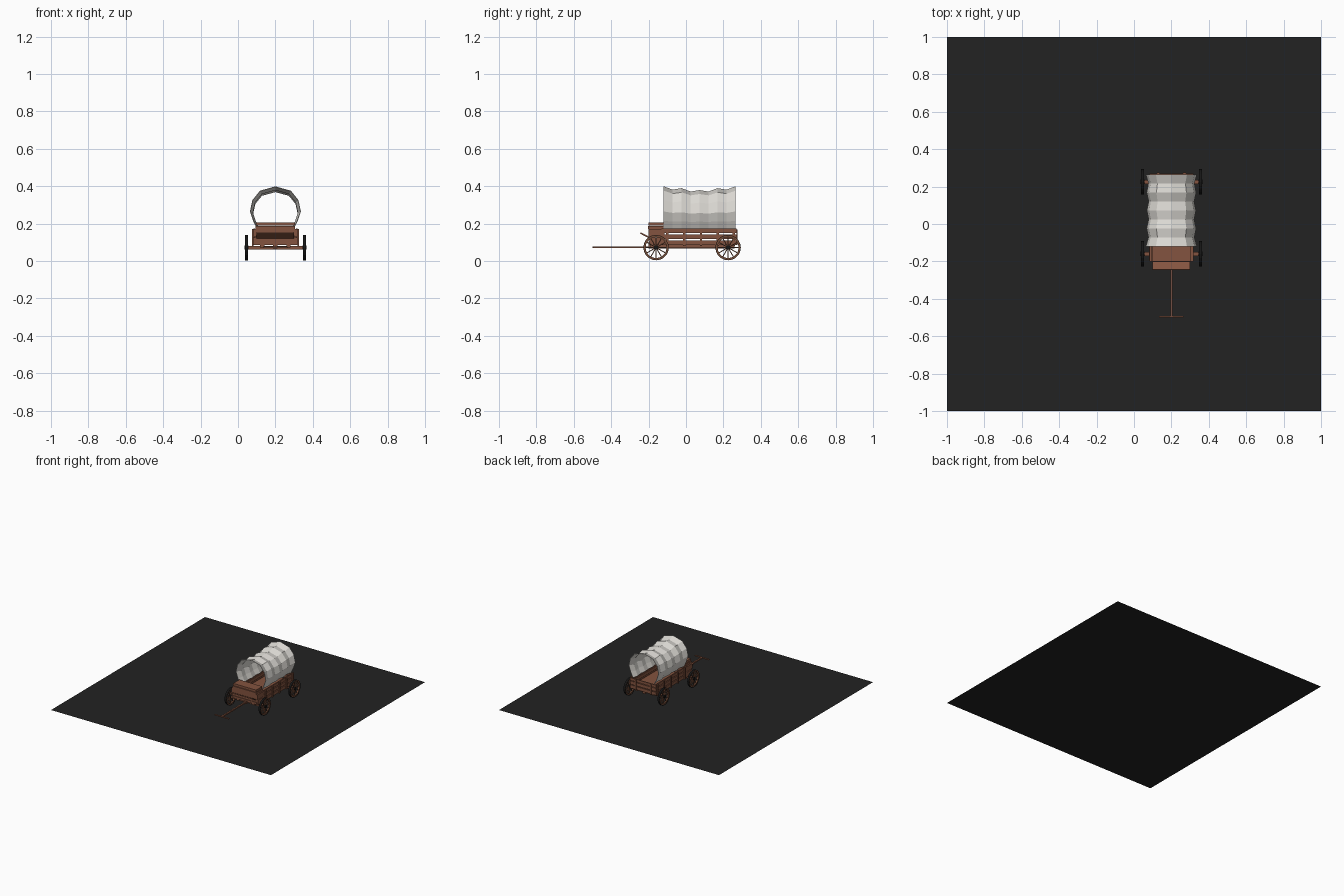
import bpy, bmesh, math
from mathutils import Matrix, Vector

if "Cube" in bpy.data.objects:
    bpy.data.objects.remove(bpy.data.objects["Cube"])

CX = 0.2  # the wagon stands to the right of the base centre


def mat(name, c):
    m = bpy.data.materials.new(name)
    m.diffuse_color = (*c, 1)
    m.use_nodes = True
    m.node_tree.nodes["Principled BSDF"].inputs["Base Color"].default_value = m.diffuse_color
    return m


WOOD = mat("brown wood", (0.23, 0.088, 0.05))
WHEELWOOD = mat("wheel wood", (0.17, 0.072, 0.04))
IRON = mat("black iron", (0.008, 0.008, 0.008))
CANVAS = mat("white canvas", (0.72, 0.70, 0.66))
GROUND = mat("dark base", (0.016, 0.016, 0.016))


def finish(name, bm, *mats):
    me = bpy.data.meshes.new(name)
    bm.to_mesh(me)
    bm.free()
    for m in mats:
        me.materials.append(m)
    ob = bpy.data.objects.new(name, me)
    bpy.context.collection.objects.link(ob)
    return ob


def add_box(bm, x, y, z, rot=None):
    """Box from (min, max) ranges, optionally rotated about its centre."""
    c = Vector([(a + b) / 2 for a, b in (x, y, z)])
    s = [b - a for a, b in (x, y, z)]
    m = Matrix.Translation(c) @ (rot or Matrix()) @ Matrix.Diagonal((*s, 1))
    return bmesh.ops.create_cube(bm, size=1, matrix=m)["verts"]


def boxes(name, material, items):
    bm = bmesh.new()
    for it in items:
        add_box(bm, *it)
    return finish(name, bm, material)


def span(half):
    return (CX - half, CX + half)


# Base sheet
bm = bmesh.new()
bmesh.ops.create_grid(bm, x_segments=1, y_segments=1, size=1)
finish("base_sheet", bm, GROUND)

# Wagon bed and chassis
boxes("bed_floor", WOOD, [(span(0.11), (-0.2, 0.27), (0.095, 0.105))])
boxes("chassis_beams", WOOD,
      [((CX + s * 0.07 - 0.012, CX + s * 0.07 + 0.012), (-0.19, 0.26), (0.072, 0.095)) for s in (-1, 1)]
      + [(span(0.012), (-0.2, 0.26), (0.066, 0.09))])
boxes("axle_beams", WOOD, [(span(0.145), (y - 0.01, y + 0.01), (0.063, 0.081)) for y in (-0.16, 0.225)])

# Side planks with posts
planks, posts = [], []
for s in (-1, 1):
    x = CX + s * 0.114
    for z0, z1 in ((0.085, 0.111), (0.117, 0.143), (0.149, 0.175)):
        planks.append(((x - 0.004, x + 0.004), (-0.13, 0.27), (z0, z1)))
    for y in (-0.1, -0.01, 0.08, 0.17, 0.255):
        px = CX + s * 0.121
        posts.append(((px - 0.004, px + 0.004), (y - 0.006, y + 0.006), (0.08, 0.172)))
boxes("side_planks", WOOD, planks)
boxes("side_posts", WOOD, posts)

# Tailgate
boxes("tailgate_planks", WOOD,
      [(span(0.112), (0.262, 0.27), z) for z in ((0.085, 0.111), (0.117, 0.143), (0.149, 0.17))])
boxes("tailgate_battens", WOOD,
      [((CX + s * 0.07 - 0.007, CX + s * 0.07 + 0.007), (0.27, 0.276), (0.085, 0.168)) for s in (-1, 1)])

# Driver's box, seat and sloping footboard
boxes("front_box", WOOD, [(span(0.119), (-0.195, -0.115), (0.085, 0.125)),
                          (span(0.117), (-0.2, -0.115), (0.129, 0.17))])
boxes("seat", WOOD, [(span(0.106), (-0.204, -0.12), (0.17, 0.187)),
                     (span(0.104), (-0.2, -0.12), (0.189, 0.207))])
boxes("footboard", WOOD, [(span(0.1), (-0.248, -0.19), (0.133, 0.141),
                           Matrix.Rotation(math.radians(-28), 4, 'X'))])

# Draw pole and crossbar
boxes("draw_pole", WOOD, [(span(0.006), (-0.495, -0.15), (0.069, 0.079))])
boxes("crossbar", WOOD, [(span(0.065), (-0.5, -0.491), (0.07, 0.078))])


# Wheels: wooden rim with an iron tyre, tapered hub, spokes
def ring(bm, r0, r1, w, n, mi):
    loops = []
    for i in range(n):
        a = 2 * math.pi * i / n
        loops.append([bm.verts.new((x, r * math.cos(a), r * math.sin(a)))
                      for x, r in ((-w, r0), (w, r0), (w, r1), (-w, r1))])
    for i in range(n):
        a, b = loops[i], loops[(i + 1) % n]
        for k in range(4):
            f = bm.faces.new((a[k], a[(k + 1) % 4], b[(k + 1) % 4], b[k]))
            f.material_index = mi
    bmesh.ops.recalc_face_normals(bm, faces=bm.faces)


def wheel(name, x, y, r=0.068):
    bm = bmesh.new()
    ring(bm, r - 0.012, r - 0.002, 0.007, 20, 0)
    ring(bm, r - 0.002, r, 0.0085, 20, 1)
    for i in range(12):
        a = 2 * math.pi * i / 12
        vs = add_box(bm, (-0.003, 0.003), (-0.0025, 0.0025), (0.008, r - 0.01))
        bmesh.ops.rotate(bm, verts=vs, cent=(0, 0, 0), matrix=Matrix.Rotation(a, 3, 'X'))
    old = set(bm.faces)
    bmesh.ops.create_cone(bm, cap_ends=True, segments=10, radius1=0.012, radius2=0.012,
                          depth=0.022, matrix=Matrix.Rotation(math.pi / 2, 4, 'Y'))
    for f in bm.faces:
        if f not in old:
            f.material_index = 1
    ob = finish(name, bm, WHEELWOOD, IRON)
    ob.location = (x, y, r + 0.004)


for yn, y in (("front", -0.16), ("rear", 0.225)):
    for xn, x in (("left", CX - 0.155), ("right", CX + 0.155)):
        wheel(f"{yn}_{xn}_wheel", x, y)

# Canvas cover: horseshoe arch, sagging between the hoops and flaring at both ends
half = [(0.097, 0.172), (0.118, 0.215), (0.135, 0.265), (0.122, 0.325), (0.082, 0.375)]
arch = [(-x, z) for x, z in half] + [(0, 0.398)] + [(x, z) for x, z in reversed(half)]
tops = [0.398, 0.38, 0.388, 0.37, 0.378, 0.37, 0.388, 0.38, 0.398]
widths = [1, 0.9, 0.97, 0.89, 0.96, 0.89, 0.97, 0.9, 1]
bm = bmesh.new()
rows = []
for i, (t, w) in enumerate(zip(tops, widths)):
    y = -0.12 + 0.385 * i / 8
    k = (t - 0.172) / (0.398 - 0.172)
    rows.append([bm.verts.new((CX + x * w, y, 0.172 + (z - 0.172) * k)) for x, z in arch])
for a, b in zip(rows, rows[1:]):
    for j in range(len(arch) - 1):
        bm.faces.new((a[j], b[j], b[j + 1], a[j + 1]))
bmesh.ops.recalc_face_normals(bm, faces=bm.faces)
cover = finish("canvas_cover", bm, CANVAS)
sol = cover.modifiers.new("thickness", 'SOLIDIFY')
sol.thickness = 0.003
sol.offset = 0
